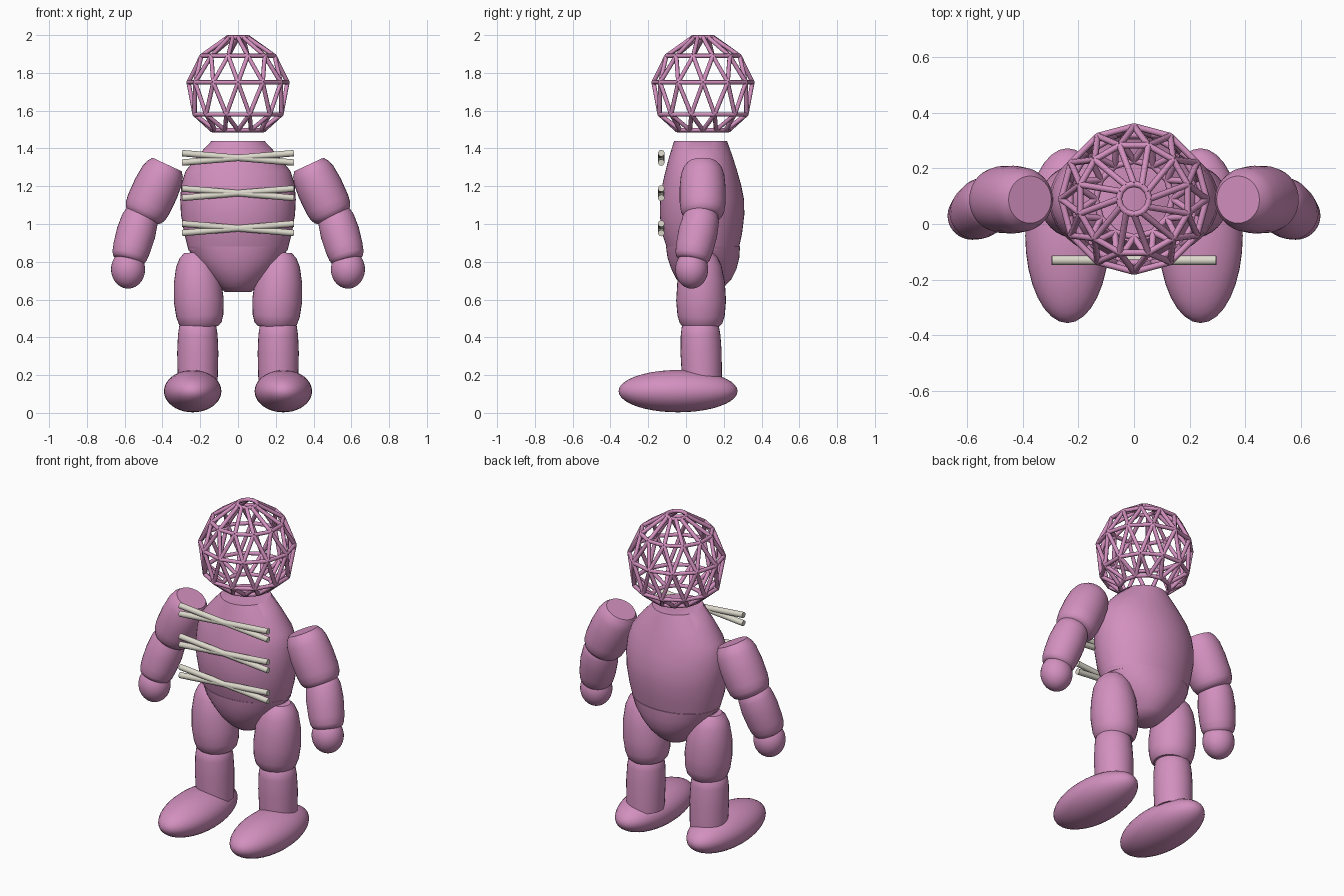
import bpy, bmesh, math
from mathutils import Vector, Matrix

if "Cube" in bpy.data.objects:
    bpy.data.objects.remove(bpy.data.objects["Cube"])


def material(name, rgb):
    m = bpy.data.materials.new(name)
    m.diffuse_color = (*rgb, 1)
    m.use_nodes = True
    m.node_tree.nodes["Principled BSDF"].inputs["Base Color"].default_value = m.diffuse_color
    return m


PINK = material("pink", (0.65, 0.28, 0.52))
BONE = material("bone", (0.72, 0.69, 0.60))


def finish(bm, name, mat, angle=40):
    bmesh.ops.recalc_face_normals(bm, faces=bm.faces)
    mesh = bpy.data.meshes.new(name)
    bm.to_mesh(mesh)
    bm.free()
    mesh.materials.append(mat)
    ob = bpy.data.objects.new(name, mesh)
    bpy.context.collection.objects.link(ob)
    bpy.ops.object.select_all(action='DESELECT')
    ob.select_set(True)
    bpy.context.view_layer.objects.active = ob
    bpy.ops.object.shade_smooth_by_angle(angle=math.radians(angle))
    return ob


def loft(bm, rings):
    """Capped skin over rings of points."""
    loops = [[bm.verts.new(p) for p in ring] for ring in rings]
    n = len(loops[0])
    for a, b in zip(loops, loops[1:]):
        for i in range(n):
            j = (i + 1) % n
            bm.faces.new((a[i], a[j], b[j], b[i]))
    bm.faces.new(loops[0])
    bm.faces.new(loops[-1])


def spin(bm, p, q, profile, n=32):
    """Round shape on the axis p-q; profile holds (fraction along axis, radius)."""
    p, q = Vector(p), Vector(q)
    turn = (q - p).to_track_quat('Z', 'Y')
    loft(bm, [[p.lerp(q, t) + turn @ Vector((r * math.cos(k * math.tau / n),
                                             r * math.sin(k * math.tau / n), 0))
               for k in range(n)] for t, r in profile])


def limb(name, p, q, profile):
    bm = bmesh.new()
    spin(bm, p, q, profile)
    return finish(bm, name, PINK)


def ellipsoid(name, centre, radii):
    bm = bmesh.new()
    bmesh.ops.create_uvsphere(bm, u_segments=32, v_segments=20, radius=1,
                              matrix=Matrix.Translation(centre) @ Matrix.Diagonal((*radii, 1)))
    return finish(bm, name, PINK)


def oval_body(name, sections, n=48):
    """Stack of oval sections (z, centre y, x radius, y radius)."""
    bm = bmesh.new()
    loft(bm, [[(rx * math.cos(k * math.tau / n), cy + ry * math.sin(k * math.tau / n), z)
               for k in range(n)] for z, cy, rx, ry in sections])
    return finish(bm, name, PINK, 50)


# Torso and hips
oval_body("torso", [(0.86, 0.09, 0.262, 0.187), (0.95, 0.085, 0.285, 0.212),
                    (1.05, 0.085, 0.302, 0.224), (1.13, 0.085, 0.306, 0.222),
                    (1.21, 0.083, 0.300, 0.208), (1.28, 0.081, 0.278, 0.190),
                    (1.36, 0.079, 0.215, 0.167), (1.44, 0.077, 0.140, 0.140)])
oval_body("hips", [(0.64, 0.095, 0.07, 0.07), (0.67, 0.095, 0.105, 0.110),
                   (0.71, 0.095, 0.148, 0.147), (0.76, 0.095, 0.195, 0.172),
                   (0.82, 0.092, 0.240, 0.190), (0.88, 0.09, 0.268, 0.196)])

# Limbs
ARM = [(0, 0.085), (0.08, 0.103), (0.2, 0.115), (0.45, 0.122), (0.75, 0.121),
       (0.88, 0.115), (0.96, 0.103), (1, 0.085)]
FOREARM = [(0, 0.07), (0.06, 0.085), (0.18, 0.097), (0.45, 0.104), (0.75, 0.100),
           (0.9, 0.094), (0.97, 0.085), (1, 0.07)]
THIGH = [(0, 0.06), (0.06, 0.085), (0.18, 0.108), (0.4, 0.126), (0.65, 0.132),
         (0.85, 0.125), (0.95, 0.113), (1, 0.095)]
SHIN = [(0, 0.085), (0.05, 0.098), (0.2, 0.105), (0.5, 0.109), (1, 0.105)]
for side, s in (("left", -1), ("right", 1)):
    limb(side + "_upper_arm", (s * 0.375, 0.088, 1.315), (s * 0.505, 0.088, 1.035), ARM)
    limb(side + "_forearm", (s * 0.505, 0.09, 1.075), (s * 0.582, 0.03, 0.805), FOREARM)
    ellipsoid(side + "_hand", (s * 0.582, 0.03, 0.76), (0.09, 0.087, 0.102))
    limb(side + "_thigh", (s * 0.225, 0.08, 0.85), (s * 0.198, 0.08, 0.455), THIGH)
    limb(side + "_shin", (s * 0.213, 0.075, 0.475), (s * 0.213, 0.085, 0.16), SHIN)
    ellipsoid(side + "_foot", (s * 0.24, -0.042, 0.115), (0.152, 0.315, 0.112))

# Crossed bars over the chest
for level, z in zip(("lower", "middle", "upper"), (0.977, 1.163, 1.35)):
    for tag, d in (("rising", 0.025), ("falling", -0.025)):
        bm = bmesh.new()
        spin(bm, (-0.296, -0.131, z - d), (0.296, -0.131, z + d), [(0, 0.017), (1, 0.017)], 16)
        finish(bm, f"{level}_{tag}_bar", BONE)

# Open lattice head: rings of struts joined by zigzags
SIDES = 12
rings = []
for level, (z, r) in enumerate([(1.497, 0.138), (1.58, 0.238), (1.75, 0.262),
                                (1.89, 0.2), (1.988, 0.055)]):
    shift = 0.5 * (level % 2)
    rings.append([Vector((r * math.cos((k + shift) * math.tau / SIDES),
                          0.09 + r * math.sin((k + shift) * math.tau / SIDES), z))
                  for k in range(SIDES)])
bm = bmesh.new()
for level, ring in enumerate(rings):
    for k in range(SIDES):
        struts = [(ring[k], ring[(k + 1) % SIDES])]
        if level < 4:
            other = 1 if level % 2 else -1
            struts.append((ring[k], rings[level + 1][k]))
            if level < 3:
                struts.append((ring[k], rings[level + 1][(k + other) % SIDES]))
        for a, b in struts:
            spin(bm, a, b, [(0, 0.0115), (1, 0.0115)], 8)
finish(bm, "lattice_head", PINK, 50)
